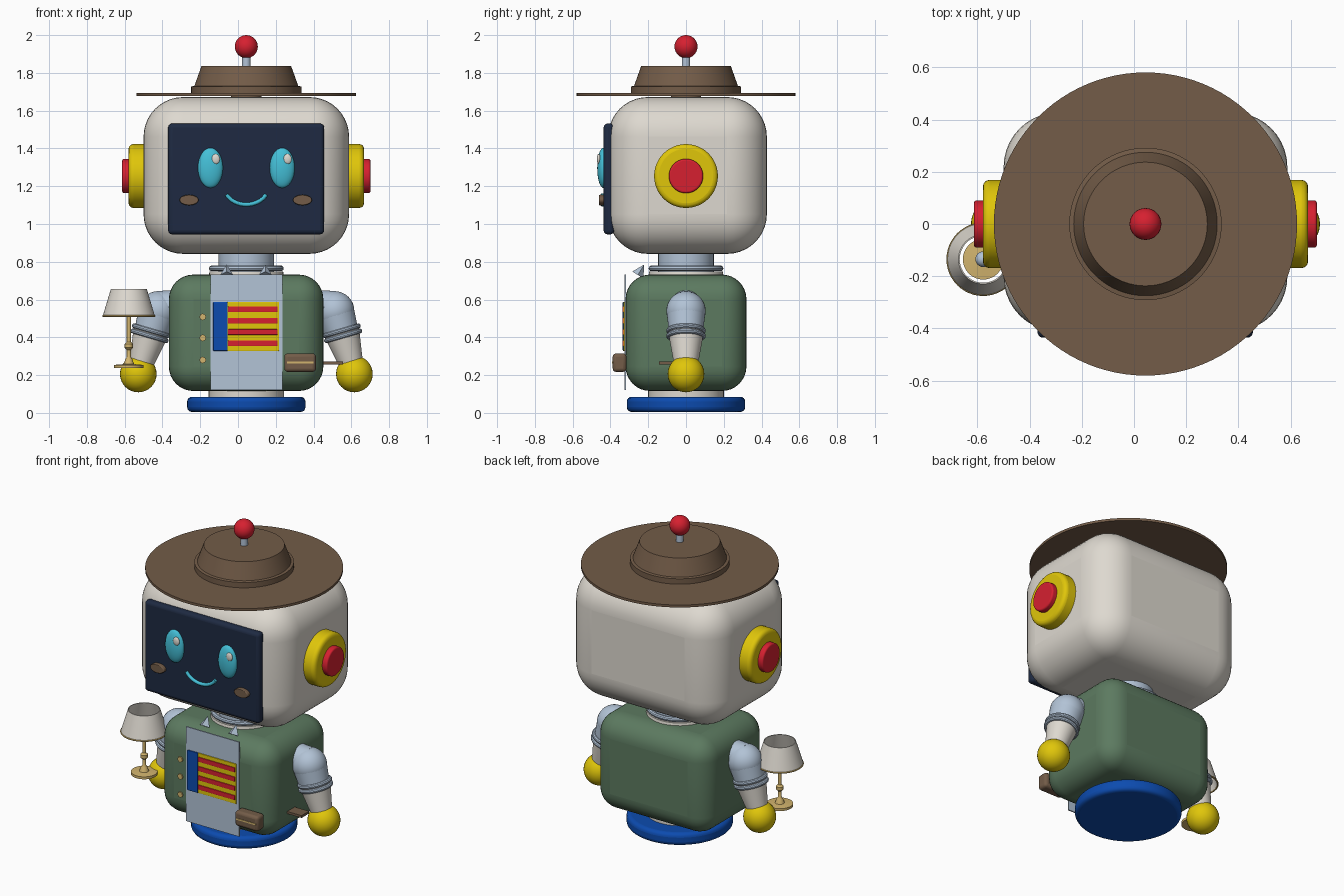
import bpy, bmesh, math
from mathutils import Vector

if "Cube" in bpy.data.objects:
    bpy.data.objects.remove(bpy.data.objects["Cube"])

CX = 0.044  # body axis


def lin(c):
    return tuple(((v / 255 + 0.055) / 1.055) ** 2.4 if v > 10 else v / 255 / 12.92 for v in c) + (1,)


MAT = {}
for name, rgb in {
    "cream": (222, 217, 208), "green": (92, 122, 96), "brown": (115, 92, 72),
    "yellow": (224, 198, 10), "red": (214, 32, 48), "blue": (12, 75, 175),
    "navy": (30, 42, 66), "teal": (68, 192, 216), "silver": (178, 195, 214),
    "tan": (210, 180, 110)}.items():
    m = bpy.data.materials.new(name)
    m.diffuse_color = lin(rgb)
    m.use_nodes = True
    m.node_tree.nodes["Principled BSDF"].inputs["Base Color"].default_value = m.diffuse_color
    MAT[name] = m


def finish(name, mat, angle=35):
    o = bpy.context.object
    o.name = name
    o.data.materials.clear()
    o.data.materials.append(MAT[mat])
    bpy.ops.object.shade_smooth_by_angle(angle=math.radians(angle))
    return o


def bevel(o, r, seg):
    b = o.modifiers.new("bevel", 'BEVEL')
    b.width, b.segments = r, seg
    b.limit_method, b.angle_limit = 'ANGLE', math.radians(50)
    bpy.ops.object.modifier_apply(modifier=b.name)
    bpy.ops.object.shade_smooth_by_angle(angle=math.radians(35))


def box(name, mat, lo, hi, r=0, seg=3):
    bpy.ops.mesh.primitive_cube_add(size=1, location=[(a + b) / 2 for a, b in zip(lo, hi)])
    o = bpy.context.object
    o.scale = [b - a for a, b in zip(lo, hi)]
    bpy.ops.object.transform_apply(location=False, rotation=False, scale=True)
    finish(name, mat)
    if r:
        bevel(o, r, seg)
    return o


def ball(name, mat, loc, r):
    bpy.ops.mesh.primitive_uv_sphere_add(segments=32, ring_count=16, location=loc)
    bpy.context.object.scale = r if isinstance(r, tuple) else (r, r, r)
    return finish(name, mat)


def rod(name, mat, a, b, r1, r2=None, verts=40, r=0):
    """Cylinder or cone frustum from point a to point b."""
    a, b = Vector(a), Vector(b)
    bpy.ops.mesh.primitive_cone_add(vertices=verts, radius1=r1, radius2=r1 if r2 is None else r2,
                                    depth=(b - a).length, location=(a + b) / 2,
                                    rotation=(b - a).to_track_quat('Z', 'Y').to_euler())
    o = finish(name, mat)
    if r:
        bevel(o, r, 4)
    return o


def ring(name, mat, loc, R, r, axis=(0, 0, 1)):
    bpy.ops.mesh.primitive_torus_add(major_radius=R, minor_radius=r, major_segments=48, minor_segments=10,
                                     location=loc, rotation=Vector(axis).to_track_quat('Z', 'Y').to_euler())
    return finish(name, mat)


def lathe(name, mat, loc, profile, steps=48):
    """Spin an (r, z) profile round a vertical axis."""
    bm = bmesh.new()
    vs = [bm.verts.new((p[0], 0, p[1])) for p in profile]
    es = [bm.edges.new(e) for e in zip(vs, vs[1:])]
    bmesh.ops.spin(bm, geom=vs + es, cent=(0, 0, 0), axis=(0, 0, 1), angle=math.tau, steps=steps)
    bmesh.ops.remove_doubles(bm, verts=bm.verts, dist=1e-5)
    bmesh.ops.recalc_face_normals(bm, faces=bm.faces)
    me = bpy.data.meshes.new(name)
    bm.to_mesh(me)
    bm.free()
    o = bpy.data.objects.new(name, me)
    bpy.context.collection.objects.link(o)
    o.location = loc
    bpy.ops.object.select_all(action='DESELECT')
    o.select_set(True)
    bpy.context.view_layer.objects.active = o
    return finish(name, mat)


# Base and body
rod("base_disc", "blue", (CX, 0, 0.005), (CX, 0, 0.085), 0.313, verts=64, r=0.025)
rod("body_bottom", "cream", (CX, 0, 0.08), (CX, 0, 0.14), 0.2)
box("vest", "green", (-0.366, -0.32, 0.116), (0.452, 0.32, 0.732), 0.13, 8)
rod("collar_disc", "cream", (CX, 0, 0.72), (CX, 0, 0.748), 0.2, 0.195)
ring("collar_ring", "silver", (CX, 0, 0.765), 0.183, 0.015)
rod("neck", "silver", (CX, 0, 0.74), (CX, 0, 0.87), 0.147)

# Shirt front, collar points and badge
box("shirt_panel", "silver", (-0.145, -0.325, 0.12), (0.235, -0.317, 0.732))
for x in (-0.06, 0.145):
    rod("collar_point", "silver", (x, -0.255, 0.73), (x, -0.222, 0.785), 0.035, 0, verts=4)
box("badge_plate", "yellow", (-0.06, -0.331, 0.328), (0.218, -0.323, 0.587), 0.003, 2)
box("badge_end", "blue", (-0.132, -0.335, 0.328), (-0.055, -0.323, 0.587), 0.004, 2)
for i in range(4):
    z = 0.368 + i * 0.06
    box("badge_stripe", "red", (-0.053, -0.336, z - 0.015), (0.21, -0.328, z + 0.015), 0.003, 2)
for z in (0.28, 0.397, 0.508):
    rod("button", "tan", (-0.187, -0.315, z), (-0.187, -0.328, z), 0.018, verts=8)

# Belt pouch
box("pouch", "brown", (0.245, -0.388, 0.217), (0.413, -0.315, 0.315), 0.018, 3)
box("pouch_stripe", "tan", (0.26, -0.391, 0.262), (0.4, -0.385, 0.272))
box("strap", "brown", (0.43, -0.142, 0.257), (0.555, -0.065, 0.272))

# Arms, one per side
for s in (-1, 1):
    def P(dx, z):
        return (CX + s * dx, 0, z)
    axis = (s * 0.28, 0, -0.96)
    rod("shoulder_joint", "silver", P(0.38, 0.565), P(0.47, 0.56), 0.085)
    ball("shoulder", "silver", P(0.468, 0.54), 0.104)
    rod("upper_arm", "silver", P(0.468, 0.54), P(0.505, 0.42), 0.103, 0.09)
    ring("elbow_ring", "silver", P(0.505, 0.435), 0.092, 0.013, axis)
    ring("elbow_ring_lower", "silver", P(0.513, 0.408), 0.092, 0.013, axis)
    rod("forearm", "cream", P(0.505, 0.43), P(0.558, 0.25), 0.095, 0.062)
    ball("hand", "yellow", P(0.572, 0.206), 0.097)

# Head with ears
box("head", "cream", (-0.5, -0.412, 0.842), (0.588, 0.428, 1.672), 0.21, 10)
for s in (-1, 1):
    rod("ear_pad", "yellow", (CX + s * 0.5, 0, 1.254), (CX + s * 0.623, 0, 1.254), 0.169, verts=48, r=0.025)
    rod("ear_button", "red", (CX + s * 0.6, 0, 1.254), (CX + s * 0.657, 0, 1.254), 0.091, r=0.01)

# Face screen
box("screen", "navy", (-0.37, -0.436, 0.945), (0.456, -0.38, 1.532), 0.022, 4)
for s in (-1, 1):
    ex = CX + s * 0.19
    ball("eye", "teal", (ex, -0.438, 1.297), (0.066, 0.032, 0.106))
    ball("eye_glint", "cream", (ex + 0.028, -0.462, 1.344), (0.022, 0.01, 0.027))
    o = rod("cheek", "brown", (CX + s * 0.3 - 0.003, -0.43, 1.127), (CX + s * 0.3 - 0.003, -0.461, 1.127), 0.05, r=0.006)
    o.scale = (1, 0.56, 1)
cu = bpy.data.curves.new("smile", 'CURVE')
cu.dimensions = '3D'
cu.bevel_depth, cu.bevel_resolution, cu.use_fill_caps = 0.011, 3, True
sp = cu.splines.new('POLY')
sp.points.add(16)
for i, p in enumerate(sp.points):
    t = -1 + i / 8
    p.co = (CX + 0.105 * math.sin(t * 1.1) / math.sin(1.1), -0.441,
            1.156 - 0.053 * (math.cos(t * 1.1) - math.cos(1.1)) / (1 - math.cos(1.1)), 1)
smile = bpy.data.objects.new("smile", cu)
bpy.context.collection.objects.link(smile)
cu.materials.append(MAT["teal"])

# Hat and antenna
lathe("hat", "brown", (CX, 0, 0), [(0, 1.66), (0.08, 1.66), (0.08, 1.677), (0.581, 1.677), (0.581, 1.693),
      (0.292, 1.693), (0.292, 1.728), (0.275, 1.731), (0.237, 1.837), (0, 1.837)], 96)
rod("antenna_rod", "silver", (CX, 0, 1.83), (CX, 0, 1.9), 0.022)
ball("antenna_ball", "red", (CX, 0, 1.939), 0.061)

# Table lamp held at the left hand
L = (-0.578, -0.135, 0)
lathe("lamp_stand", "tan", L, [(0, 0.238), (0.078, 0.238), (0.078, 0.254), (0.028, 0.258), (0.018, 0.285),
      (0.011, 0.295), (0.011, 0.334), (0.022, 0.345), (0.022, 0.365), (0.011, 0.376), (0.011, 0.53), (0, 0.53)], 32)
lathe("lamp_shade", "cream", L, [(0.138, 0.513), (0.095, 0.656), (0.09, 0.656), (0.133, 0.513), (0.138, 0.513)])
ring("lamp_trim", "tan", (L[0], L[1], 0.513), 0.136, 0.005)
ball("lamp_bulb", "silver", (L[0], L[1], 0.54), 0.03)
